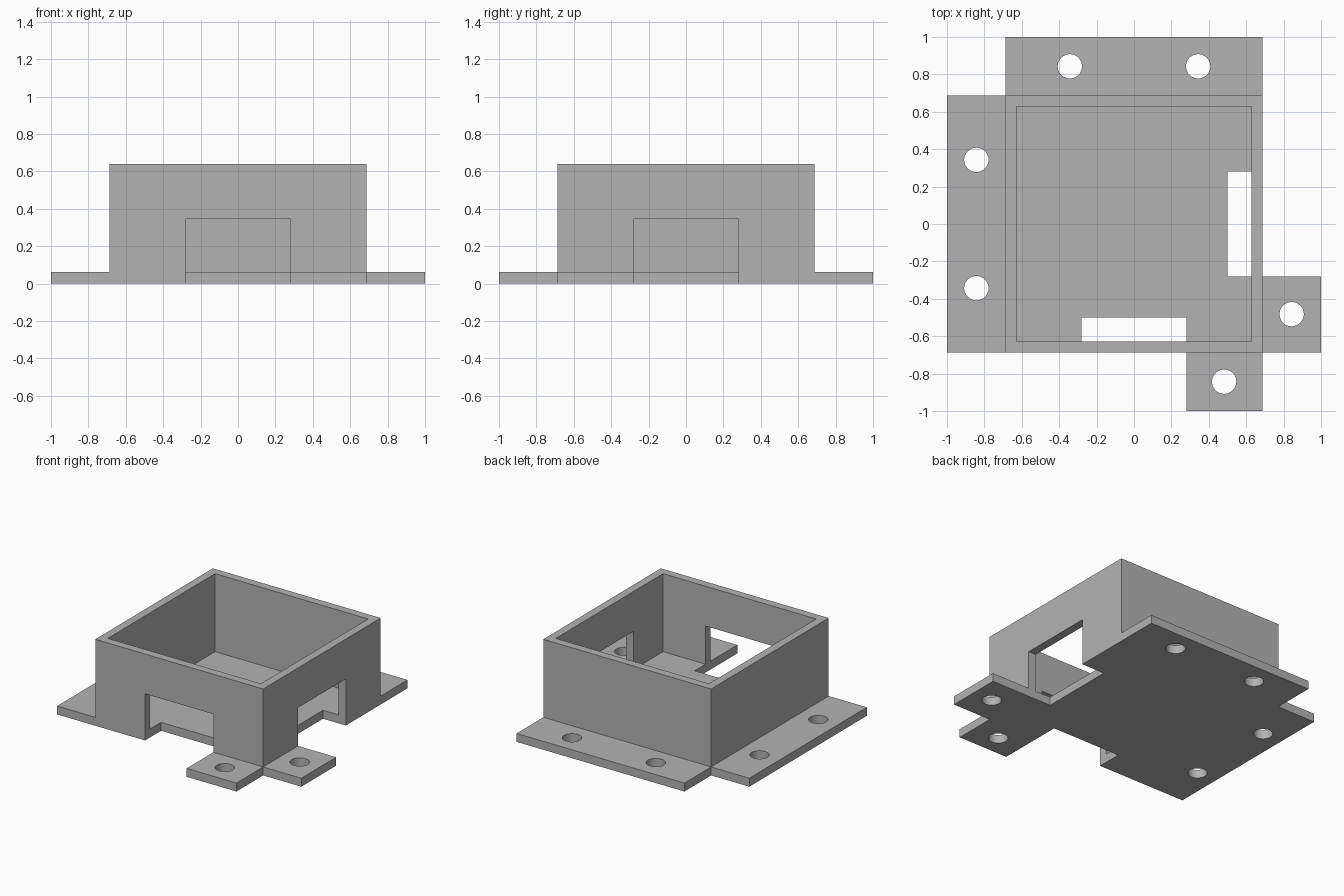
import bpy
from mathutils import Vector

if "Cube" in bpy.data.objects:
    bpy.data.objects.remove(bpy.data.objects["Cube"])

WALL, INNER, TAB = 0.6875, 0.627, 1.0    # half widths of box, cavity and tabs
FLOOR, HEIGHT = 0.0625, 0.64
SLOT, SLOT_TOP, SLOT_IN = 0.28, 0.345, 0.5
HOLE_R = 0.065

grey = bpy.data.materials.new("grey plastic")
grey.use_nodes = True
grey.diffuse_color = (0.45, 0.45, 0.45, 1)
grey.node_tree.nodes["Principled BSDF"].inputs["Base Color"].default_value = (0.45, 0.45, 0.45, 1)


def box(name, low, high):
    low, high = Vector(low), Vector(high)
    bpy.ops.mesh.primitive_cube_add(size=1, location=(low + high) / 2)
    ob = bpy.context.object
    ob.name = name
    ob.scale = high - low
    bpy.ops.object.transform_apply(location=True, rotation=True, scale=True)
    ob.data.materials.append(grey)
    return ob


def combine(target, tool, operation):
    bpy.context.view_layer.objects.active = target
    mod = target.modifiers.new(operation.title(), 'BOOLEAN')
    mod.object, mod.operation, mod.solver = tool, operation, 'EXACT'
    bpy.ops.object.modifier_apply(modifier=mod.name)
    bpy.data.objects.remove(tool)


# Square housing block
housing = box("housing", (-WALL, -WALL, 0), (WALL, WALL, HEIGHT))

# Mounting tabs: full width at back and right side, short ones near one corner
tabs = {
    "back_tab": ((-WALL, 0, 0), (WALL, TAB, FLOOR)),
    "right_tab": ((-TAB, -WALL, 0), (0, WALL, FLOOR)),
    "left_tab": ((SLOT, -WALL, 0), (TAB, -SLOT, FLOOR)),
    "front_tab": ((SLOT, -TAB, 0), (WALL, -SLOT, FLOOR)),
}
for name, (low, high) in tabs.items():
    combine(housing, box(name, low, high), 'UNION')

# Open cavity and the two cable slots through wall and floor
cutters = {
    "cavity": ((-INNER, -INNER, FLOOR), (INNER, INNER, 1)),
    "front_slot": ((-SLOT, -0.8, -0.1), (SLOT, -SLOT_IN, SLOT_TOP)),
    "left_slot": ((SLOT_IN, -SLOT, -0.1), (0.8, SLOT, SLOT_TOP)),
}
for name, (low, high) in cutters.items():
    combine(housing, box(name, low, high), 'DIFFERENCE')

# Screw holes
mid, side, short = 0.843, 0.343, 0.482
for x, y in [(-side, mid), (side, mid), (-mid, side), (-mid, -side), (mid, -short), (short, -mid)]:
    bpy.ops.mesh.primitive_cylinder_add(vertices=48, radius=HOLE_R, depth=0.4, location=(x, y, 0))
    drill = bpy.context.object
    drill.data.materials.append(grey)
    combine(housing, drill, 'DIFFERENCE')

# Smooth hole walls, sharp box edges
bpy.ops.object.select_all(action='DESELECT')
housing.select_set(True)
bpy.context.view_layer.objects.active = housing
bpy.ops.object.shade_smooth_by_angle()
